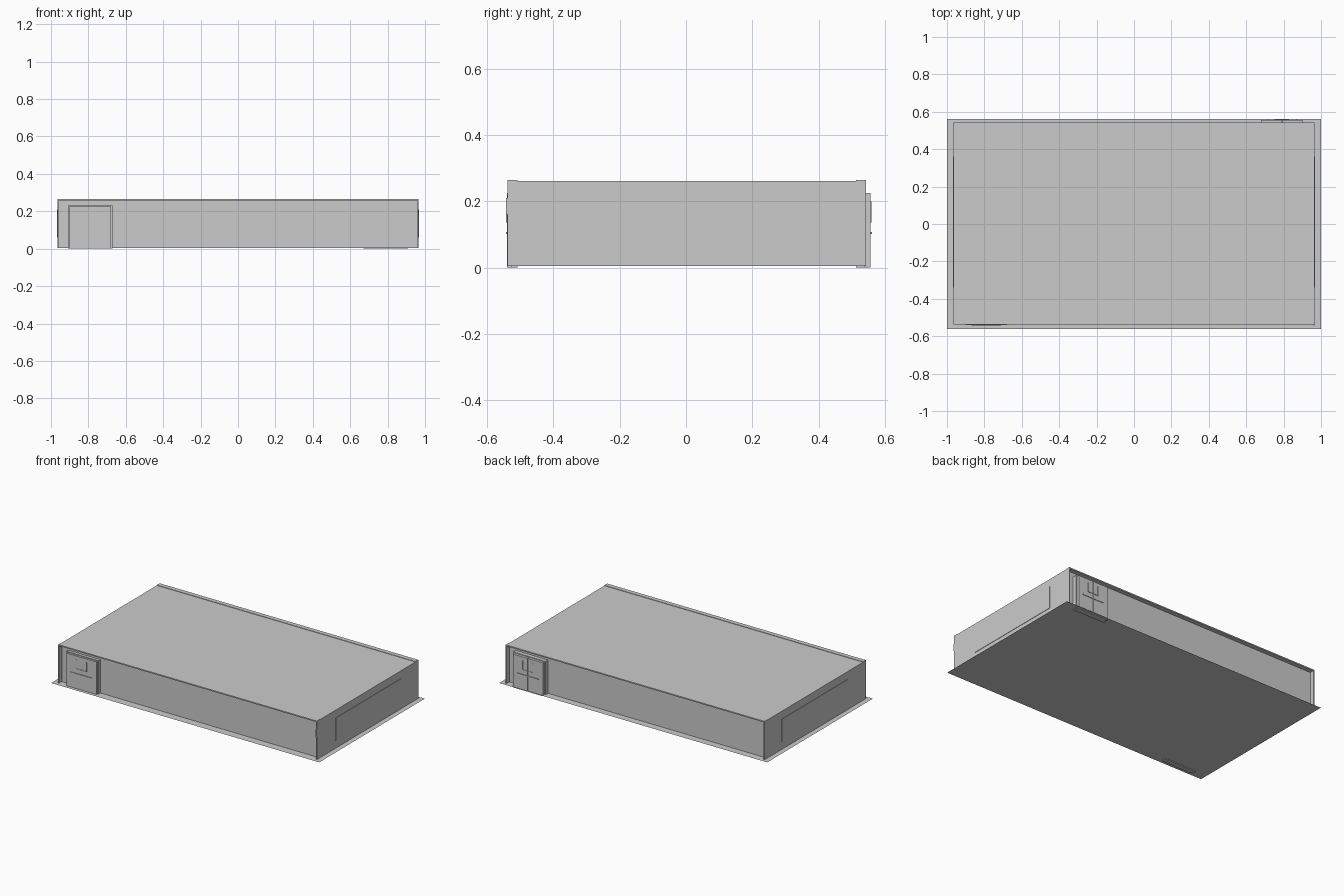
import bpy, bmesh
from mathutils import Vector

if "Cube" in bpy.data.objects:
    bpy.data.objects.remove(bpy.data.objects["Cube"])


def box(name, x, y, z):
    """Axis-aligned box from three (min, max) ranges."""
    bm = bmesh.new()
    bmesh.ops.create_cube(bm, size=1)
    for v in bm.verts:
        v.co = Vector([r[0] + (c + 0.5) * (r[1] - r[0]) for r, c in zip((x, y, z), v.co)])
    return finish(name, bm)


def finish(name, bm):
    mesh = bpy.data.meshes.new(name)
    bm.to_mesh(mesh)
    bm.free()
    ob = bpy.data.objects.new(name, mesh)
    bpy.context.collection.objects.link(ob)
    return ob


def sheet(name, corners):
    """Single flat face."""
    bm = bmesh.new()
    bm.faces.new([bm.verts.new(c) for c in corners])
    return finish(name, bm)


Y0, Y1 = -0.538, 0.543      # outer front and back of the shell
W0, W1 = -0.508, 0.513      # recessed long walls
X, BASE, TOP = 0.965, 0.005, 0.265

# thin ground sheet
sheet("base_sheet", [(-1, -0.5625, BASE), (1, -0.5625, BASE), (1, 0.5625, BASE), (-1, 0.5625, BASE)])

# main body with recessed long walls
box("body", (-X + 0.004, X - 0.004), (W0, W1), (BASE, TOP - 0.003))

# overhanging edge strips on the roof
box("front_eave", (-X, X), (Y0, W0), (TOP - 0.008, TOP))
box("back_eave", (-X, X), (W1, Y1), (TOP - 0.008, TOP))

# full-depth end walls and their shallow panels
for side, label in ((-1, "left"), (1, "right")):
    box(label + "_end_wall", sorted((side * (X - 0.006), side * X)), (Y0, Y1), (BASE, TOP - 0.003))
    box(label + "_end_panel", sorted((side * X, side * (X + 0.003))), (-0.34, 0.36), (0.06, 0.21))
box("right_end_latch", (X - 0.006, X), (Y0 - 0.006, Y0), (0.16, 0.21))


def door(label, s, wall, face, double):
    """Doorway on a long wall; s = -1 for the front, 1 for the back."""
    def part(name, u, d, z):
        # u runs left to right as seen facing the door
        xs = sorted(s * (0.79 - v) for v in u)
        box(label + "_" + name, xs, sorted((wall + s * d[0], wall + s * d[1])), z)

    depth = abs(face - wall)
    part("door_surround", (-0.12, 0.12), (0, depth * 0.6), (0, 0.23))
    leaves = [(-0.112, -0.002), (0.002, 0.112)] if double else [(-0.112, 0.112)]
    for i, u in enumerate(leaves):
        part(f"door_leaf_{i + 1}", u, (depth * 0.6, depth), (0, 0.225))
    part("door_bar", (-0.08, 0.08), (depth, depth + 0.004), (0.102, 0.108))
    # small upright grips and plates
    for i, u in enumerate((-0.04, 0.036)):
        part(f"door_grip_{i + 1}", (u, u + 0.004), (depth, depth + 0.003), (0.14, 0.2))
    part("door_sill", (-0.04, 0.04), (depth, depth + 0.003), (0.137, 0.141))


door("front", -1, W0, -0.54, False)
door("back", 1, W1, 0.557, True)
